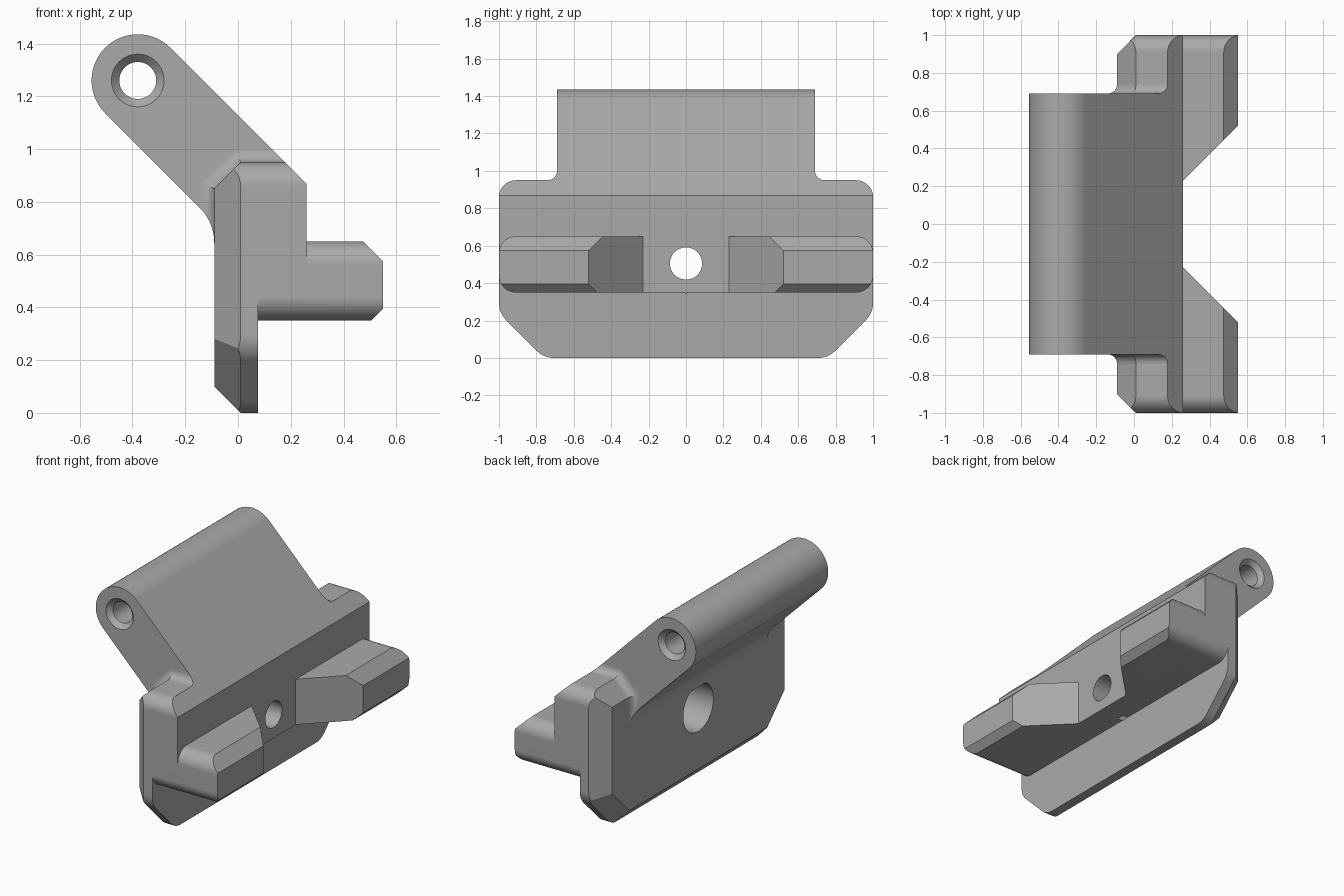
import bpy, bmesh, math
from mathutils import Vector

if "Cube" in bpy.data.objects:
    bpy.data.objects.remove(bpy.data.objects["Cube"])

grey = bpy.data.materials.new("plain_grey")
grey.use_nodes = True
grey.diffuse_color = (0.4, 0.4, 0.4, 1)
grey.node_tree.nodes["Principled BSDF"].inputs["Base Color"].default_value = (0.4, 0.4, 0.4, 1)


def rounded(corners, steps=10):
    """Turn (a, b, radius) corners into a filleted outline."""
    out = []
    for i, (a, b, r) in enumerate(corners):
        p = Vector((a, b))
        u = (Vector(corners[i - 1][:2]) - p).normalized()
        v = (Vector(corners[(i + 1) % len(corners)][:2]) - p).normalized()
        arc = [p]
        if r:
            half = u.angle(v) / 2
            c = p + (u + v).normalized() * r / math.sin(half)
            start, end = p + u * r / math.tan(half) - c, p + v * r / math.tan(half) - c
            s = math.pi - 2 * half
            arc = [c + (start * math.sin((1 - k / steps) * s) + end * math.sin(k / steps * s)) / math.sin(s)
                   for k in range(steps + 1)]
        out += [q for q in arc if not out or (q - out[-1]).length > 1e-4]
    if (out[0] - out[-1]).length < 1e-4:
        out.pop()
    return out


def loft(name, rings):
    """Skin a closed solid through rings of equal length."""
    bm = bmesh.new()
    loops = [[bm.verts.new(p) for p in ring] for ring in rings]
    n = len(loops[0])
    for lo, hi in zip(loops, loops[1:]):
        for i in range(n):
            j = (i + 1) % n
            bm.faces.new((lo[i], lo[j], hi[j], hi[i]))
    bm.faces.new(loops[0])
    bm.faces.new(loops[-1])
    bmesh.ops.recalc_face_normals(bm, faces=bm.faces)
    mesh = bpy.data.meshes.new(name)
    bm.to_mesh(mesh)
    bm.free()
    mesh.materials.append(grey)
    obj = bpy.data.objects.new(name, mesh)
    bpy.context.collection.objects.link(obj)
    return obj


def place(axis, a, b, d):
    return {"x": (d, a, b), "y": (a, d, b), "z": (a, b, d)}[axis]


def prism(name, outline, axis, lo, hi):
    return loft(name, [[place(axis, a, b, d) for a, b in outline] for d in (lo, hi)])


def turned(name, axis, a, b, stations, n=48):
    """Round solid along an axis from (distance, radius) stations."""
    turns = [2 * math.pi * k / n for k in range(n)]
    return loft(name, [[place(axis, a + r * math.cos(t), b + r * math.sin(t), d) for t in turns]
                       for d, r in stations])


def activate(obj):
    bpy.ops.object.select_all(action="DESELECT")
    obj.select_set(True)
    bpy.context.view_layer.objects.active = obj


def boolean(obj, tool, operation):
    activate(obj)
    mod = obj.modifiers.new("cut", "BOOLEAN")
    mod.operation, mod.solver, mod.object = operation, "EXACT", tool
    bpy.ops.object.modifier_apply(modifier=mod.name)


helpers = []


def helper(obj):
    obj.hide_render = True
    helpers.append(obj)
    return obj


def round_bar(z0, z1, r=0.09):
    return rounded([(1, z1, r), (-1, z1, r), (-1, z0, r), (1, z0, r)])


# Screw hole with a wide counterbore at the back, and a countersunk pin hole
screw_hole = helper(turned("screw_hole_cutter", "x", 0, 0.505,
                           [(-0.2, 0.157), (0.11, 0.157), (0.11, 0.086), (0.4, 0.086)]))
pin_hole = helper(turned("pin_hole_cutter", "y", -0.38, 1.26,
                         [(-0.72, 0.13), (-0.66, 0.07), (0.66, 0.07), (0.72, 0.13)]))

# Back plate: rounded outline trimmed by a tapered solid that chamfers the rear edge
plate = prism("back_plate", rounded([(1, 0.95, 0.09), (-1, 0.95, 0.09), (-1, 0.24, 0.13),
                                     (-0.76, 0, 0.13), (0.76, 0, 0.13), (1, 0.24, 0.13)]),
              "x", -0.09, 0.075)


def taper_ring(x):
    d = x - 0.01
    k = d * math.tan(math.pi / 8)
    half = [(1 + d, 0.95 + d), (1 + d, 0.24 - k), (0.76 + k, -d)]
    return [(x, y, z) for y, z in half] + [(x, -y, z) for y, z in reversed(half)]


boolean(plate, helper(loft("chamfer_helper", [taper_ring(-0.15), taper_ring(0.3)])), "INTERSECT")
boolean(plate, screw_hole, "DIFFERENCE")

# Thick front block with a sloped top edge
block = prism("front_block", round_bar(0.35, 0.95), "x", 0.075, 0.26)
slope = [(0, 0.2), (0.4, 0.2), (0.4, 0.7275), (0.1275, 1), (0, 1)]
boolean(block, helper(prism("slope_helper", slope, "y", -1.2, 1.2)), "INTERSECT")
boolean(block, screw_hole, "DIFFERENCE")

# Pair of side tabs separated by a flared gap
tabs = prism("side_tabs", round_bar(0.35, 0.65), "x", 0.26, 0.55)
nose = [(0.2, 0.2), (0.355, 0.2), (0.655, 0.5), (0.325, 0.8), (0.2, 0.8)]
nose = [(0.2, 0.2), (0.355, 0.2), (0.605, 0.45), (0.605, 0.52), (0.325, 0.8), (0.2, 0.8)]
boolean(tabs, helper(prism("nose_helper", nose, "y", -1.2, 1.2)), "INTERSECT")
gap = [(0.2, -0.17), (0.65, -0.62), (0.65, 0.62), (0.2, 0.17)]
boolean(tabs, helper(prism("gap_helper", gap, "z", 0.1, 0.9)), "DIFFERENCE")

# Slanted arm with a round end
arm_side = rounded([(-0.38, 1.5075, 0.175), (-0.6275, 1.26, 0.175), (-0.09, 0.7225, 0.19),
                    (-0.09, 0.64, 0), (-0.08, 0.7, 0), (0.1, 0.9, 0), (0.1775, 0.95, 0)], 16)
arm = prism("slanted_arm", arm_side, "y", -0.69, 0.69)
boolean(arm, pin_hole, "DIFFERENCE")

# Concave fillets where the arm's sides meet the plate
arm_trim = helper(prism("arm_trim_helper", arm_side, "y", -0.9, 0.9))
section = rounded([(0.05, 0.66, 0), (-0.02, 0.66, 0), (-0.02, 0.74, 0),
                   (0, 0.74, 0), (0, 0.69, 0.05), (0.05, 0.69, 0)], 8)
m = math.tan(math.pi / 8)
path = [(0.25, 0.95, 0, 1), (0.01, 0.95, -m, 1), (-0.09, 0.85, -1, m), (-0.09, 0.6, -1, 0)]
fillets = []
for side, label in ((1, "back"), (-1, "front")):
    fillet = loft(label + "_arm_fillet",
                  [[(x + n * dx, side * y, z + n * dz) for n, y in section] for x, z, dx, dz in path])
    boolean(fillet, arm_trim, "INTERSECT")
    fillets.append(fillet)

# Remove the helpers and shade curved faces smoothly
for obj in helpers:
    bpy.data.objects.remove(obj)
for obj in [plate, block, tabs, arm] + fillets:
    activate(obj)
    bpy.ops.object.shade_smooth_by_angle(angle=math.radians(25))
    mod = obj.modifiers.new("even_shading", "WEIGHTED_NORMAL")
    mod.keep_sharp = True
